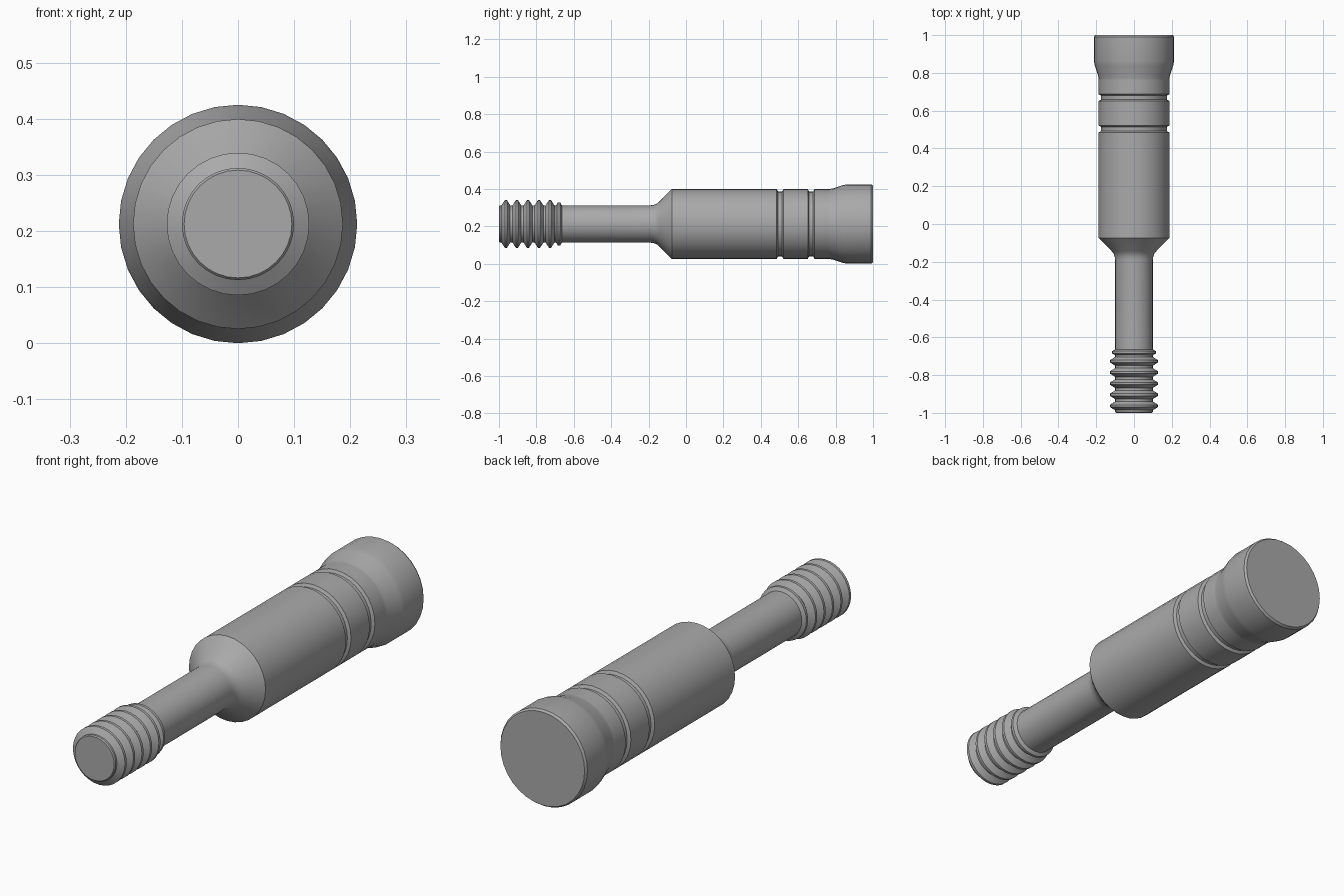
import bpy, bmesh
from math import tau, radians
from mathutils import Vector

if "Cube" in bpy.data.objects:
    bpy.data.objects.remove(bpy.data.objects["Cube"], do_unlink=True)

HEAD_R, BODY_R, SHANK_R, CREST_R = 0.2125, 0.187, 0.1, 0.127
SEGMENTS = 32

steel = bpy.data.materials.new("Steel grey")
steel.use_nodes = True
steel.diffuse_color = (0.4, 0.4, 0.4, 1)
steel.node_tree.nodes["Principled BSDF"].inputs["Base Color"].default_value = steel.diffuse_color


def lathe(name, profile):
    """Spin a (y, radius) profile about the lengthwise axis."""
    bm = bmesh.new()
    verts = [bm.verts.new((0, y, r)) for y, r in profile]
    edges = [bm.edges.new(pair) for pair in zip(verts, verts[1:])]
    bmesh.ops.spin(bm, geom=verts + edges, cent=(0, 0, 0), axis=(0, 1, 0),
                   angle=tau, steps=SEGMENTS, use_merge=True)
    bmesh.ops.remove_doubles(bm, verts=bm.verts, dist=1e-5)
    bmesh.ops.recalc_face_normals(bm, faces=bm.faces)
    # Open-ended sections still need their normals facing away from the axis
    side = max(bm.faces, key=lambda f: f.calc_area() * abs(f.normal.x))
    c = side.calc_center_median()
    if side.normal.dot(Vector((c.x, 0, c.z))) < 0:
        bmesh.ops.reverse_faces(bm, faces=bm.faces)
    mesh = bpy.data.meshes.new(name)
    bm.to_mesh(mesh)
    bm.free()
    mesh.materials.append(steel)
    obj = bpy.data.objects.new(name, mesh)
    obj.location.z = HEAD_R
    bpy.context.collection.objects.link(obj)
    bpy.ops.object.select_all(action="DESELECT")
    obj.select_set(True)
    bpy.context.view_layer.objects.active = obj
    bpy.ops.object.shade_smooth_by_angle(angle=radians(30))
    return obj


# Threaded tip: five full ridges and a shallow run-out ridge
thread = [(-1, 0), (-1, 0.096), (-0.995, SHANK_R)]
ridges = [(-0.963 + 0.059 * i, CREST_R) for i in range(5)] + [(-0.679, 0.116)]
for y, crest in ridges:
    half = 0.023 if crest == CREST_R else 0.015
    thread += [(y - half, SHANK_R), (y - 0.006, crest),
               (y + 0.006, crest), (y + half, SHANK_R)]
lathe("threaded_tip", thread)

# Slim shank with a fillet running into the conical shoulder
lathe("shank", [(-0.664, SHANK_R), (-0.19, SHANK_R), (-0.173, 0.102),
                (-0.157, 0.108), (-0.143, 0.119), (-0.075, BODY_R)])

# Main barrel with two shallow ring grooves
body = [(-0.075, BODY_R)]
for start in (0.485, 0.651):
    body += [(start, BODY_R), (start + 0.007, BODY_R - 0.013),
             (start + 0.029, BODY_R - 0.013), (start + 0.036, BODY_R)]
body.append((0.765, BODY_R))
lathe("grooved_body", body)

# Flared head with a small rim chamfer
lathe("flared_head", [(0.765, BODY_R), (0.785, 0.19), (0.84, 0.208),
                      (0.862, HEAD_R), (0.99, HEAD_R), (1, HEAD_R - 0.007), (1, 0)])
